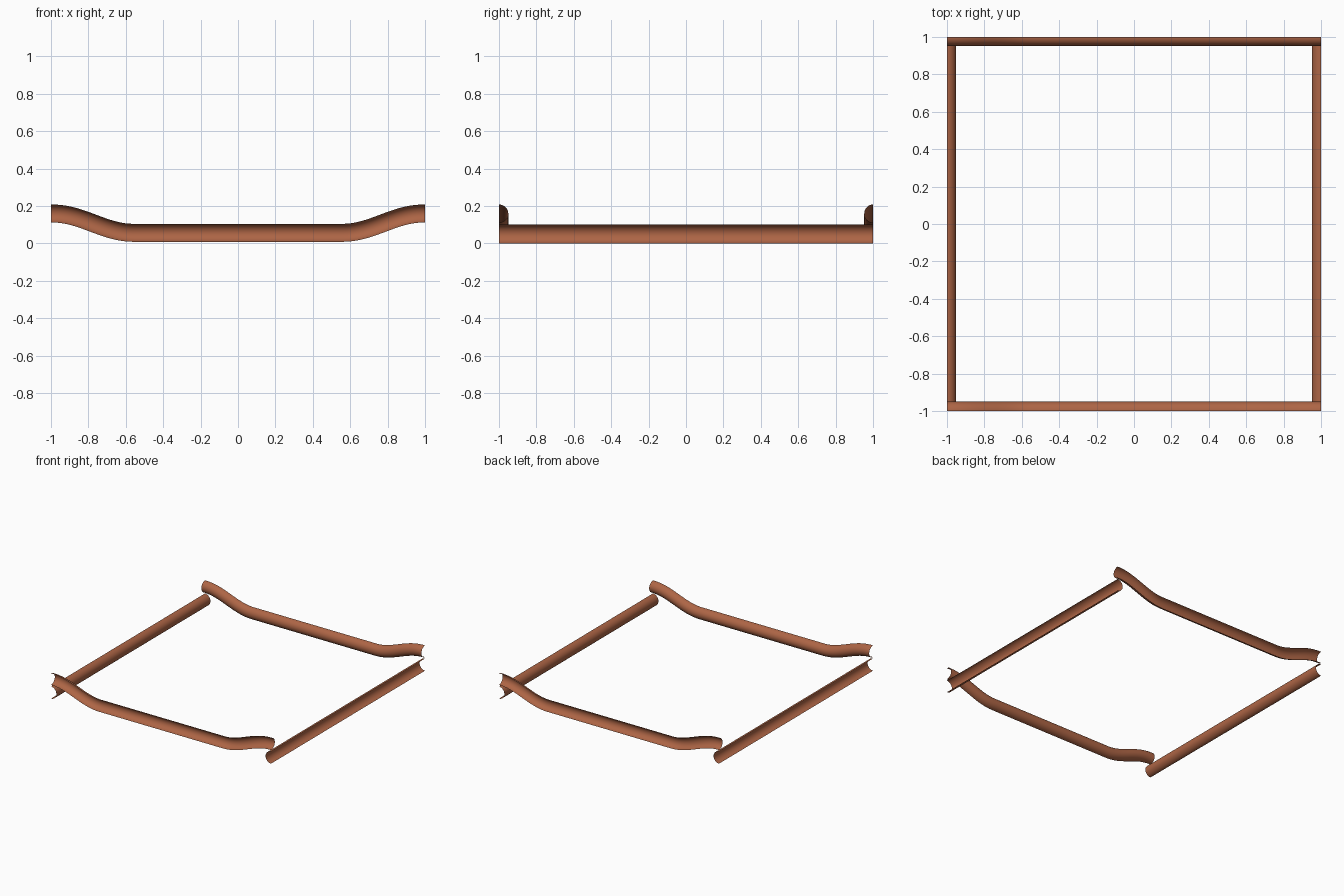
import bpy, math
from mathutils import Vector

if "Cube" in bpy.data.objects:
    bpy.data.objects.remove(bpy.data.objects["Cube"])

copper = bpy.data.materials.new("copper_brown")
copper.diffuse_color = (0.42, 0.13, 0.06, 1)
copper.use_nodes = True
copper.node_tree.nodes["Principled BSDF"].inputs["Base Color"].default_value = copper.diffuse_color


def half_tube(name, path, inward, radius, depth, sides=16):
    """Open half pipe swept along a path, bulging toward the tile centre."""
    inward = Vector(inward)
    pts = [Vector(p) for p in path]
    verts, faces = [], []
    for i, p in enumerate(pts):
        if 0 < i < len(pts) - 1:
            tangent = (pts[i + 1] - pts[i - 1]).normalized()
        else:
            tangent = Vector((abs(inward.y), abs(inward.x), 0))
        up = inward.cross(tangent)
        if up.z < 0:
            up.negate()
        for k in range(sides + 1):
            a = math.pi * (k / sides - 0.5)
            verts.append(p + up * radius * math.sin(a) + inward * depth * math.cos(a))
    n = sides + 1
    flip = inward.x < 0 or inward.y > 0
    for i in range(len(pts) - 1):
        for k in range(sides):
            f = (i * n + k, i * n + k + 1, (i + 1) * n + k + 1, (i + 1) * n + k)
            faces.append(f[::-1] if flip else f)
    mesh = bpy.data.meshes.new(name)
    mesh.from_pydata(verts, [], faces)
    mesh.polygons.foreach_set("use_smooth", [True] * len(faces))
    mesh.materials.append(copper)
    obj = bpy.data.objects.new(name, mesh)
    bpy.context.collection.objects.link(obj)
    return obj


def wave_height(x):
    """Flat in the middle, S-shaped rise toward each end."""
    t = min(max((abs(x) - 0.56) / 0.43, 0), 1)
    return 0.057 + 0.103 * (0.5 - 0.5 * math.cos(math.pi * t))


# sample the crimped ends finely, the flat middle with one span
rise = [0.5 + 0.5 * i / 24 for i in range(25)]
xs = [-x for x in reversed(rise)] + rise

# crimped wires over the front and back edges
for name, y, depth in (("front_wave_wire", -1, 0.05), ("back_wave_wire", 1, 0.047)):
    half_tube(name, [(x, y, wave_height(x)) for x in xs], (0, -y, 0), 0.048, depth)

# straight wires under the left and right edges
for name, x in (("left_straight_wire", -1), ("right_straight_wire", 1)):
    half_tube(name, [(x, -1, 0.05), (x, 1, 0.05)], (-x, 0, 0), 0.05, 0.049)
